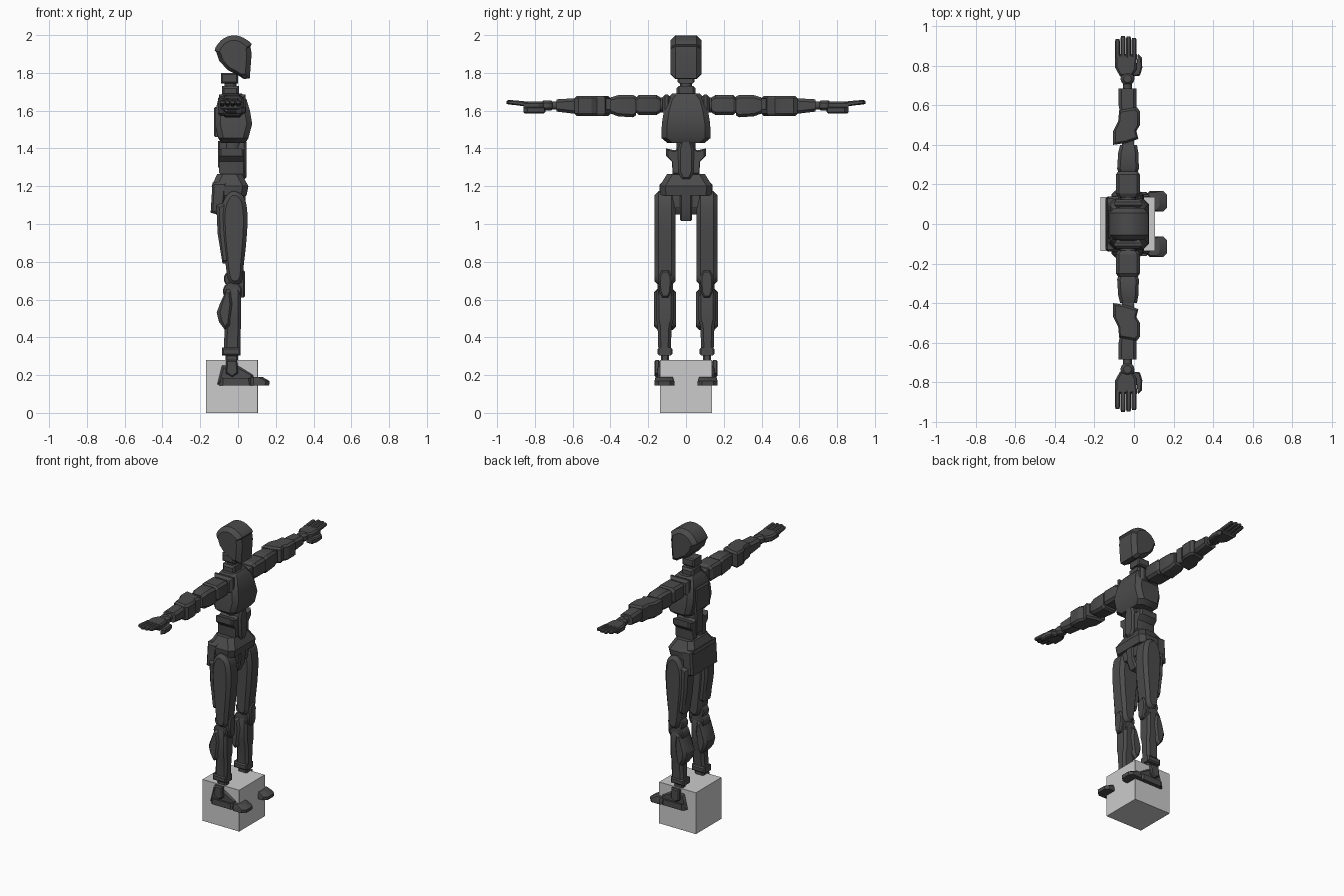
import bpy, bmesh, math
from mathutils import Vector

dark = bpy.data.materials.new("dark_shell")
dark.diffuse_color = (0.07, 0.07, 0.07, 1)


def skin(name, rings, mirror=False, mat=dark, angle=28):
    """Bridge matching rings of points, cap the ends, optionally mirror across y."""
    bm = bmesh.new()
    loops = [[bm.verts.new(p) for p in r] for r in rings]
    n = len(loops[0])
    for a, b in zip(loops, loops[1:]):
        for i in range(n):
            j = (i + 1) % n
            bm.faces.new((a[i], a[j], b[j], b[i]))
    bm.faces.new(loops[0])
    bm.faces.new(loops[-1])
    bmesh.ops.recalc_face_normals(bm, faces=bm.faces)
    me = bpy.data.meshes.new(name)
    bm.to_mesh(me)
    bm.free()
    me.shade_smooth()
    me.set_sharp_from_angle(angle=math.radians(angle))
    if mat:
        me.materials.append(mat)
    ob = bpy.data.objects.new(name, me)
    bpy.context.collection.objects.link(ob)
    if mirror:
        m = ob.modifiers.new("mirror", 'MIRROR')
        m.use_axis = (False, True, False)
        m.use_mirror_merge = False
    return ob


def place(axis, a, b, t):
    return {'x': (t, a, b), 'y': (a, t, b), 'z': (a, b, t)}[axis]


def curved(pts, k=4):
    """Closed smooth curve through the points."""
    out, n = [], len(pts)
    for i in range(n):
        p0, p1, p2, p3 = (Vector(pts[(i + d) % n]) for d in (-1, 0, 1, 2))
        for s in range(k):
            t = s / k
            out.append(0.5 * (2 * p1 + (p2 - p0) * t + (2 * p0 - 5 * p1 + 4 * p2 - p3) * t * t
                              + (3 * p1 - p0 - 3 * p2 + p3) * t ** 3))
    return out


def plate(name, pts, t0, t1, ch=0.01, axis='y', smooth=False, **kw):
    """Profile extruded along an axis with chamfered rims."""
    if smooth:
        pts = curved(pts)
    ax, bx = [p[0] for p in pts], [p[1] for p in pts]
    ca, cb = (min(ax) + max(ax)) / 2, (min(bx) + max(bx)) / 2
    sa, sb = 1 - 2 * ch / (max(ax) - min(ax)), 1 - 2 * ch / (max(bx) - min(bx))
    inset = [(ca + (p[0] - ca) * sa, cb + (p[1] - cb) * sb) for p in pts]
    secs = [(t0, inset), (t0 + ch, pts), (t1 - ch, pts), (t1, inset)]
    return skin(name, [[place(axis, p[0], p[1], t) for p in q] for t, q in secs], **kw)


def tube(name, axis, rows, c=0.015, **kw):
    """Loft of chamfered rectangles; row = position, a0, a1, b0, b1."""
    rings = []
    for t, a0, a1, b0, b1 in rows:
        o = [(a0 + c, b0), (a1 - c, b0), (a1, b0 + c), (a1, b1 - c),
             (a1 - c, b1), (a0 + c, b1), (a0, b1 - c), (a0, b0 + c)]
        rings.append([place(axis, a, b, t) for a, b in o])
    return skin(name, rings, **kw)


def block(name, x, y, z, ch=0.008, **kw):
    return plate(name, [(x[0], z[0]), (x[1], z[0]), (x[1], z[1]), (x[0], z[1])], y[0], y[1], ch, **kw)


def disc(name, a, b, r, t0, t1, axis='y', ch=0.006, **kw):
    pts = [(a + r * math.cos(i * math.tau / 20), b + r * math.sin(i * math.tau / 20)) for i in range(20)]
    return plate(name, pts, t0, t1, ch, axis, **kw)


# display block
plate("base_block", [(-.17, 0), (.105, 0), (.105, .28), (-.17, .28)], -.137, .137, .0005, mat=None)

# head and neck
plate("head", curved([(-.115, 1.91), (-.09, 1.972), (-.03, 1.998), (.03, 1.985), (.066, 1.94)])[:17]
      + [(.072, 1.90), (.062, 1.77), (.03, 1.768), (.005, 1.785), (-.055, 1.815), (-.1, 1.865)], -.082, .082, .026)
block("neck_upper", (-.09, 0), (-.045, .045), (1.745, 1.80))
disc("neck_post", -.04, 0, .032, 1.66, 1.79, 'z')
block("neck_collar", (-.085, .005), (-.05, .05), (1.67, 1.73), .012)

# torso
tube("chest", 'z', [(1.43, -.09, .04, -.1, .1), (1.455, -.105, .055, -.13, .13),
                    (1.53, -.122, .075, -.128, .128), (1.60, -.12, .063, -.117, .117),
                    (1.66, -.105, .045, -.1, .1), (1.69, -.085, .02, -.075, .075)], .028)
plate("back_panel", [(-.08, 1.46), (.08, 1.46), (.07, 1.62), (-.07, 1.62)], -.128, -.09, .008, 'x')
block("shoulder_lug", (-.1, .04), (.08, .125), (1.58, 1.685), .015, mirror=True)

# waist
plate("belly_guard", [(-.042, 1.40), (-.025, 1.445), (.025, 1.445), (.042, 1.40), (.04, 1.27),
                      (.02, 1.235), (-.02, 1.235), (-.04, 1.27)], -.03, .045, .012, 'x')
plate("waist_side", [(.02, 1.41), (.06, 1.39), (.105, 1.40), (.105, 1.36), (.075, 1.33),
                     (.07, 1.26), (.02, 1.26)], -.10, .03, .01, 'x', mirror=True)
disc("waist_post", -.03, 0, .05, 1.23, 1.45, 'z')
block("spine_block", (-.105, -.05), (-.04, .04), (1.30, 1.44))

# pelvis
tube("hip_yoke", 'z', [(1.15, -.12, .045, -.135, .135), (1.20, -.14, .055, -.14, .14),
                       (1.265, -.11, .02, -.1, .1)], .03)
plate("rear_hip_guard", [(-.135, 1.22), (-.06, 1.22), (-.075, 1.10), (-.11, 1.05), (-.145, 1.06)],
      -.14, .14, .012)
plate("crotch", [(-.09, 1.2), (.045, 1.2), (.035, 1.07), (.01, 1.015), (-.05, 1.015), (-.09, 1.08)],
      -.033, .033, .01)
block("hip_joint", (-.07, .03), (.02, .08), (1.085, 1.155), mirror=True)

# thighs
plate("thigh_shell", [(-.085, 1.10), (-.035, 1.172), (.03, 1.145), (.05, 1.05), (.045, .92), (.03, .78),
                      (.017, .69), (-.045, .69), (-.07, .82), (-.088, .98)], .055, .168, .022,
      smooth=True, mirror=True)
plate("thigh_rear", [(-.115, 1.10), (-.02, 1.13), (-.02, .79), (-.082, .79), (-.108, .95)],
      .062, .158, .016, mirror=True)

# knees
disc("knee_hinge", -.03, .71, .045, .078, .145, mirror=True)
disc("knee_lower_hinge", -.03, .645, .05, .07, .152, mirror=True)
plate("knee_cap", [(-.034, .72), (-.018, .755), (.018, .755), (.034, .72), (.03, .64), (.015, .61),
                   (-.015, .61), (-.03, .64)], -.01, .038, .008, 'x', mirror=True
      ).location.y = 0
cap = bpy.data.objects["knee_cap"]
cap.modifiers.clear()
cap.location.y = .11
twin = cap.copy()
twin.name, twin.location.y = "knee_cap_left", -.11
bpy.context.collection.objects.link(twin)

# lower legs
tube("shin", 'z', [(.345, -.075, .012, .08, .148), (.46, -.07, .015, .076, .15),
                   (.50, -.065, .016, .065, .158), (.64, -.06, .016, .065, .158),
                   (.66, -.05, .008, .075, .15)], mirror=True)
plate("calf_shell", [(-.06, .655), (-.035, .65), (-.025, .58), (-.045, .46), (-.07, .44), (-.1, .48),
                     (-.113, .53), (-.095, .58)], .052, .17, .018, mirror=True)
block("shin_cuff", (-.086, .012), (.072, .152), (.305, .345), mirror=True)
block("ankle_post", (-.065, 0), (.09, .132), (.19, .31), mirror=True)

# feet
plate("ankle_guard", [(-.062, .28), (-.005, .28), (.0, .21), (-.03, .19), (-.065, .21)],
      .138, .168, .007, mirror=True)
plate("foot", [(-.11, .15), (-.085, .25), (-.05, .25), (.0, .25), (.08, .2), (.085, .15)],
      .075, .15, .012, mirror=True)
tube("sole", 'z', [(.146, -.1, .08, .058, .163), (.185, -.1, .075, .058, .163)], .02, mirror=True)
tube("toe", 'z', [(.146, .06, .165, .062, .168), (.168, .06, .168, .062, .168),
                  (.19, .06, .13, .07, .16)], .022, mirror=True)

# upper arms
disc("shoulder_axle", -.03, 1.63, .04, .11, .40, mirror=True)
tube("shoulder_shell", 'y', [(.135, -.08, .02, 1.59, 1.67), (.155, -.092, .03, 1.578, 1.682),
                             (.25, -.092, .03, 1.578, 1.682), (.265, -.08, .02, 1.59, 1.67)], mirror=True)
tube("upper_arm", 'y', [(.265, -.08, .02, 1.575, 1.675), (.28, -.085, .025, 1.565, 1.682),
                        (.36, -.08, .022, 1.57, 1.682), (.40, -.07, .015, 1.585, 1.67)], mirror=True)

# elbows and forearms
block("elbow", (-.06, .0), (.38, .46), (1.605, 1.665), mirror=True)
plate("forearm_shell", [(-.105, .40), (-.105, .47), (-.08, .52), (-.075, .575), (.015, .59), (.03, .57),
                        (.03, .5), (.012, .47), (.022, .43), (-.04, .41)], 1.572, 1.678, .012, 'z', mirror=True)
tube("forearm", 'y', [(.56, -.07, .01, 1.59, 1.665), (.60, -.078, .012, 1.585, 1.665),
                      (.685, -.078, .012, 1.595, 1.66)], mirror=True)
disc("wrist_post", -.033, 1.627, .022, .67, .74, mirror=True)
disc("wrist_ball", -.033, .735, .035, 1.60, 1.655, 'z', .015, mirror=True)

# hands
plate("palm", [(-.07, .745), (-.095, .79), (-.095, .86), (.015, .86), (.012, .78), (-.01, .745)],
      1.605, 1.648, .01, 'z', mirror=True)
plate("thumb", [(-.01, .745), (.03, .75), (.042, .79), (.04, .84), (.02, .86), (.012, .80)],
      1.585, 1.62, .007, 'z', mirror=True)
for i, tip in enumerate((.935, .95, .948, .94)):
    x = -.096 + i * .028
    tube(f"finger_{i + 1}", 'y', [(.84, x, x + .025, 1.62, 1.648), (.89, x, x + .025, 1.628, 1.653),
                                  (tip - .01, x, x + .025, 1.633, 1.656),
                                  (tip, x + .003, x + .022, 1.637, 1.652)], .006, mirror=True)
